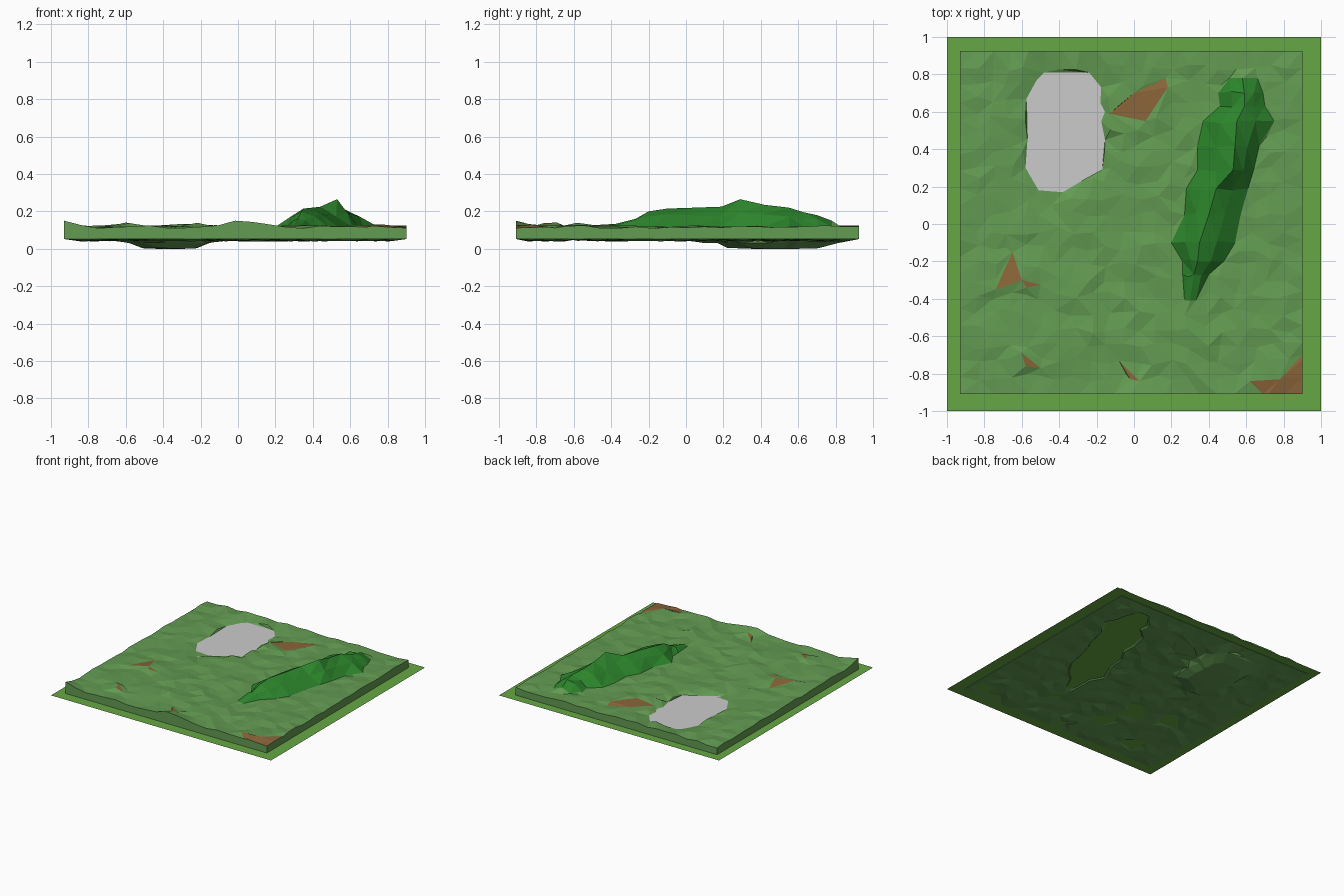
import bpy, math, random
from mathutils import Vector
from mathutils.geometry import delaunay_2d_cdt

if "Cube" in bpy.data.objects:
    bpy.data.objects.remove(bpy.data.objects["Cube"])

random.seed(7)
THICK, BASE, WATER_Z, PLANE_Z = 0.07, 0.117, 0.1, 0.055
X0, X1, Y0, Y1 = -0.93, 0.90, -0.91, 0.925


def material(name, rgb):
    m = bpy.data.materials.new(name)
    m.diffuse_color = (*rgb, 1)
    m.use_nodes = True
    m.node_tree.nodes["Principled BSDF"].inputs["Base Color"].default_value = m.diffuse_color
    return m


def add_object(name, verts, faces, mats=()):
    me = bpy.data.meshes.new(name)
    me.from_pydata(verts, [], faces)
    for m in mats:
        me.materials.append(m)
    ob = bpy.data.objects.new(name, me)
    bpy.context.collection.objects.link(ob)
    return ob


def inside(x, y, poly):
    hit = False
    for (ax, ay), (bx, by) in zip(poly, poly[1:] + poly[:1]):
        if (ay > y) != (by > y) and x < ax + (y - ay) / (by - ay) * (bx - ax):
            hit = not hit
    return hit


# Outlines seen from above
shore = [(-.48, .81), (-.24, .81), (-.175, .73), (-.18, .65), (-.155, .6), (-.175, .55),
         (-.155, .45), (-.17, .29), (-.28, .23), (-.38, .17), (-.44, .1), (-.51, .18),
         (-.58, .3), (-.57, .45), (-.575, .67), (-.52, .77)]
dirt = [[(-.13, .59), (0, .7), (.17, .78), (.18, .73), (.06, .55)],
        [(-.65, -.15), (-.6, -.3), (-.74, -.35)],
        [(-.6, -.3), (-.5, -.325), (-.575, -.34)],
        [(-.6, -.69), (-.5, -.77), (-.58, -.76)],
        [(-.08, -.73), (.03, -.84), (-.02, -.83)],
        [(.62, -.84), (.78, -.83), (.9, -.7), (.9, -.91), (.69, -.91)]]
# Ridge rows: y, left foot, crest, right foot, crest height
rows = [(-.41, .27, .30, .33, .125), (-.27, .26, .32, .40, .16), (-.20, .26, .34, .48, .20),
        (-.10, .20, .35, .54, .215), (.05, .27, .40, .57, .22), (.19, .28, .44, .61, .225),
        (.29, .34, .53, .64, .265), (.42, .34, .54, .67, .235), (.55, .37, .55, .75, .22),
        (.63, .46, .59, .70, .195), (.70, .45, .59, .69, .18), (.78, .51, .58, .66, .15)]
ridge = [(r[1], r[0]) for r in rows] + [(r[3], r[0]) for r in reversed(rows)]

# Gentle lumps in the grass: x, y, height
lumps = [(-.93, -.91, .036), (0, -.91, .033), (.1, -.91, .02), (-.6, -.72, .02), (-.2, -.6, .02),
         (-.3, -.35, .02), (.7, -.82, .014), (.3, -.6, .012), (-.05, .55, .015), (-.6, -.3, .02)]


def ground(x, y):
    z = BASE + random.uniform(-.008, .008)
    return z + sum(h * math.exp(-((x - a) ** 2 + (y - b) ** 2) / .006) for a, b, h in lumps)


pts, zs, edges = [], [], []


def put(x, y, z):
    pts.append(Vector((x, y)))
    zs.append(z)
    return len(pts) - 1


def loop(ids):
    edges.extend(zip(ids, ids[1:] + ids[:1]))


# Slab border
N = 20
for i in range(N):
    t = i / N
    for x, y in ((X0 + (X1 - X0) * t, Y0), (X1, Y0 + (Y1 - Y0) * t),
                 (X1 - (X1 - X0) * t, Y1), (X0, Y1 - (Y1 - Y0) * t)):
        put(x, y, ground(x, y))

# Pond shore and sunken bed
loop([put(x, y, WATER_Z) for x, y in shore])
cx, cy = -.36, .49
for k, z in ((.68, THICK + .003), (.35, THICK)):
    for x, y in shore:
        put(cx + (x - cx) * k, cy + (y - cy) * k, z)

# Dirt patches
for poly in dirt:
    loop([put(x, y, ground(x, y)) for x, y in poly])

# Ridge, five points across each row
prev = None
for r, (y, xl, xc, xr, h) in enumerate(rows):
    s = .012 if 0 < r < len(rows) - 1 else 0
    j = lambda: random.uniform(-s, s)
    mid = (BASE + h) / 2 + s
    cur = [put(xl, y, BASE), put((xl + xc) / 2, y + j(), mid + j()), put(xc, y, h),
           put((xc + xr) / 2, y + j(), mid + j()), put(xr, y, BASE)]
    if prev:
        edges.extend((prev[k], cur[k]) for k in (0, 2, 4))
    else:
        edges.extend(zip(cur, cur[1:]))
    prev = cur
edges.extend(zip(prev, prev[1:]))

# Scattered grass points
for i in range(1, 21):
    for k in range(1, 21):
        x = X0 + (X1 - X0) * i / 21 + random.uniform(-.022, .022)
        y = Y0 + (Y1 - Y0) * k / 21 + random.uniform(-.022, .022)
        if inside(x, y, shore) or inside(x, y, ridge) or any(inside(x, y, d) for d in dirt):
            continue
        if min((p - Vector((x, y))).length for p in pts) > .035:
            put(x, y, ground(x, y))

# Triangulate the surface, then close it with an underside and sides
v2, _, tris, orig, _, _ = delaunay_2d_cdt(pts, edges, [], 0, 1e-5)
top = [(v.x, v.y, zs[o[0]] if o else BASE) for v, o in zip(v2, orig)]
n = len(top)


def under(x, y, z):
    rim = min(x - X0, X1 - x, y - Y0, Y1 - y) < .001
    return (x, y, PLANE_Z - .003 if rim else z - THICK)


verts = top + [under(*p) for p in top]
tris = [tuple(t) for t in tris]
used = {(t[k], t[(k + 1) % len(t)]) for t in tris for k in range(len(t))}
sides = [(b, a, a + n, b + n) for a, b in used if (b, a) not in used]
faces = tris + [tuple(i + n for i in reversed(t)) for t in tris] + sides

grass = material("grass", (.125, .33, .085))
bush = material("ridge_green", (.025, .235, .025))
soil = material("dirt", (.26, .13, .042))
terrain = add_object("terrain", verts, faces, (grass, bush, soil))
for p in terrain.data.polygons[:len(tris)]:
    x, y, _ = p.center
    if inside(x, y, ridge):
        p.material_index = 1
    elif any(inside(x, y, d) for d in dirt):
        p.material_index = 2

# Water surface, tucked slightly into the banks
add_object("pond_water", [(cx + (x - cx) * 1.03, cy + (y - cy) * 1.03, WATER_Z)
                          for x, y in reversed(shore)], [range(len(shore))[::-1]])

# Flat base sheet around the slab
add_object("base_sheet", [(-1, -1, PLANE_Z), (1, -1, PLANE_Z), (1, 1, PLANE_Z), (-1, 1, PLANE_Z)],
           [(0, 1, 2, 3)], (material("base_green", (.13, .39, .057)),))
